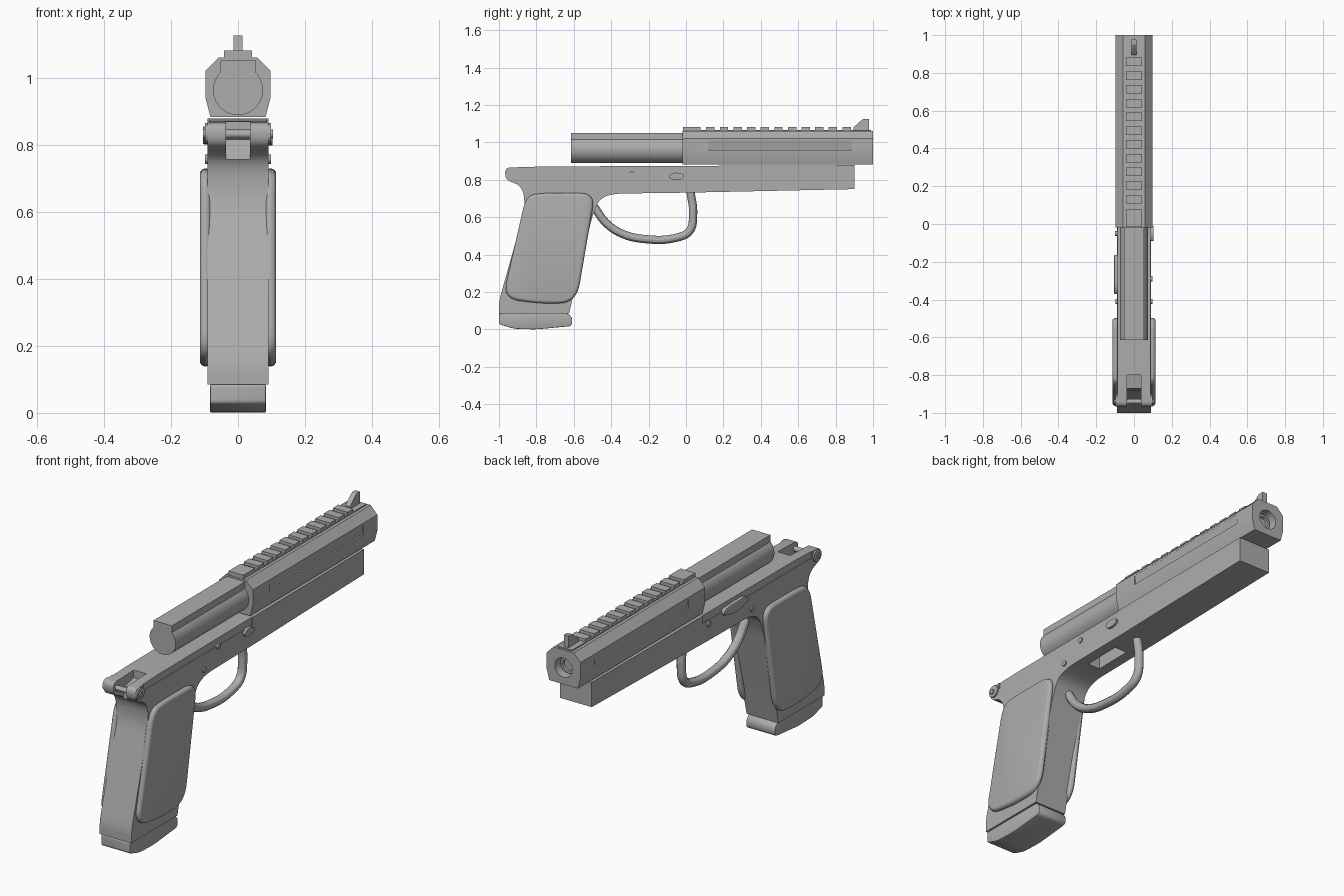
import bpy, bmesh, math
from mathutils import Vector

if "Cube" in bpy.data.objects:
    bpy.data.objects.remove(bpy.data.objects["Cube"])

steel = bpy.data.materials.new("gunmetal grey")
steel.diffuse_color = (0.42, 0.42, 0.42, 1)
steel.use_nodes = True
steel.node_tree.nodes["Principled BSDF"].inputs["Base Color"].default_value = steel.diffuse_color


def rounded(pts, n=6):
    """Round polygon corners; each point is (u, v, trim distance)."""
    out = []
    for i, (u, v, d) in enumerate(pts):
        p = Vector((u, v))
        if d == 0:
            out.append((u, v))
            continue
        a = Vector(pts[i - 1][:2]) - p
        b = Vector(pts[(i + 1) % len(pts)][:2]) - p
        a = p + a.normalized() * min(d, a.length * 0.49)
        b = p + b.normalized() * min(d, b.length * 0.49)
        for k in range(n + 1):
            t = k / n
            q = a * (1 - t) ** 2 + p * 2 * t * (1 - t) + b * t * t
            out.append((q.x, q.y))
    return out


def prism(name, pts, lo, hi, axis="X"):
    """Extrude a (y, z) outline along x, or an (x, z) outline along y."""
    place = (lambda u, v, w: (w, u, v)) if axis == "X" else (lambda u, v, w: (u, w, v))
    bm = bmesh.new()
    rings = [[bm.verts.new(place(u, v, w)) for u, v in pts] for w in (lo, hi)]
    n = len(pts)
    for r in rings:
        bm.faces.new(r)
    for i in range(n):
        j = (i + 1) % n
        bm.faces.new((rings[0][i], rings[0][j], rings[1][j], rings[1][i]))
    bmesh.ops.recalc_face_normals(bm, faces=bm.faces)
    me = bpy.data.meshes.new(name)
    bm.to_mesh(me)
    bm.free()
    ob = bpy.data.objects.new(name, me)
    bpy.context.collection.objects.link(ob)
    me.materials.append(steel)
    return ob


def box(name, x0, x1, y0, y1, z0, z1):
    return prism(name, [(y0, z0), (y1, z0), (y1, z1), (y0, z1)], x0, x1)


def disc(u, v, r, n=24, ru=None):
    return [((ru or r) * math.cos(2 * math.pi * k / n) + u,
             r * math.sin(2 * math.pi * k / n) + v) for k in range(n)]


def bake(ob):
    dg = bpy.context.evaluated_depsgraph_get()
    me = bpy.data.meshes.new_from_object(ob.evaluated_get(dg))
    ob.modifiers.clear()
    ob.data = me


def cut(ob, cutters):
    for c in cutters:
        m = ob.modifiers.new("cut", "BOOLEAN")
        m.object, m.operation, m.solver = c, "DIFFERENCE", "EXACT"
        bake(ob)
        bpy.data.objects.remove(c)


def bevel(ob, width, segments):
    m = ob.modifiers.new("bevel", "BEVEL")
    m.width, m.segments, m.limit_method = width, segments, "ANGLE"
    m.angle_limit = math.radians(40)
    bake(ob)


# frame with grip, rear notch, trigger opening and stepped upper rails
frame = prism("frame", rounded([
    (-0.968, 0.865, .03), (-0.76, 0.871, 0), (0.90, 0.878, 0), (0.90, 0.75, 0),
    (0.0, 0.731, 0), (-0.45, 0.725, .11), (-0.50, 0.61, .05), (-0.612, 0.14, .02),
    (-0.625, 0.085, 0), (-1.0, 0.085, 0), (-1.0, 0.15, .05), (-0.86, 0.65, .06),
    (-0.872, 0.765, .06), (-0.965, 0.80, .03)]), -0.091, 0.091)
cutters = [
    prism("notch_cutter", [(-0.80, 0.95), (-0.80, 0.83), (-0.87, 0.815),
                           (-0.89, 0.72), (-1.1, 0.72), (-1.1, 0.95)], -0.036, 0.036),
    box("trigger_cutter", -0.035, 0.035, -0.30, -0.10, 0.65, 0.82)]
for s in (-1, 1):
    a, b = sorted((s * 0.087, s * 0.2))
    cutters.append(box("rail_cutter", a, b, -0.90, -0.01, 0.835, 0.95))
cut(frame, cutters)

# grip panels, hinge bosses and pins on both sides
for s, side in ((-1, "left"), (1, "right")):
    a, b = sorted((s * 0.08, s * 0.114))
    panel = prism("grip_panel_" + side, rounded([
        (-0.855, 0.715, .08), (-0.77, 0.73, .1), (-0.485, 0.728, .08),
        (-0.585, 0.145, .10), (-0.76, 0.135, .1), (-0.98, 0.165, .09)], 8), a, b)
    bevel(panel, 0.018, 4)
    a, b = sorted((s * 0.036, s * 0.099))
    prism("hinge_boss_" + side, disc(-0.935, 0.834, 0.031), a, b)
    for name, y, z, r, x in (("frame_pin", -0.29, 0.832, 0.014, 0.097),
                             ("lower_pin", -0.41, 0.757, 0.014, 0.098)):
        a, b = sorted((s * 0.08, s * x))
        prism(name + "_" + side, disc(y, z, r, 16), a, b)
prism("hinge_pin", disc(-0.94, 0.832, 0.013, 16), -0.105, 0.105)

# catch ends and the side lever
prism("catch_button", disc(-0.05, 0.818, 0.02, 20, 0.04), 0.08, 0.103)
lever = prism("side_lever", rounded([
    (-0.38, 0.825, .02), (-0.34, 0.855, .03), (-0.17, 0.85, .03), (-0.16, 0.82, .02),
    (-0.26, 0.795, .05)]), -0.105, -0.08)
bevel(lever, 0.004, 2)
prism("catch_end", disc(-0.05, 0.818, 0.014, 16), -0.1, -0.08)

# magazine base
base = prism("magazine_base", rounded([
    (-1.0, 0.085, .01), (-1.0, 0.028, .012), (-0.92, 0.003, .03), (-0.80, 0.0, .03),
    (-0.61, 0.018, .02), (-0.607, 0.06, .02), (-0.63, 0.085, .01)]), -0.083, 0.083)
bevel(base, 0.004, 2)

# trigger guard tube
cu = bpy.data.curves.new("trigger_guard", "CURVE")
cu.dimensions, cu.bevel_depth, cu.bevel_resolution = "3D", 0.022, 4
cu.resolution_u, cu.use_fill_caps = 8, True
path = [(-0.49, 0.655), (-0.43, 0.572), (-0.345, 0.513), (-0.22, 0.483), (-0.05, 0.491),
        (0.018, 0.525), (0.038, 0.61), (0.022, 0.75)]
sp = cu.splines.new("BEZIER")
sp.bezier_points.add(len(path) - 1)
for bp, (y, z) in zip(sp.bezier_points, path):
    bp.co = (0, y, z)
    bp.handle_left_type = bp.handle_right_type = "AUTO"
tmp = bpy.data.objects.new("guard_path", cu)
bpy.context.collection.objects.link(tmp)
bpy.context.view_layer.update()
me = bpy.data.meshes.new_from_object(
    tmp.evaluated_get(bpy.context.evaluated_depsgraph_get()))
bpy.data.objects.remove(tmp)
guard = bpy.data.objects.new("trigger_guard", me)
bpy.context.collection.objects.link(guard)
me.materials.clear()
me.materials.append(steel)

# rear bolt: round body with a flat-topped rib
arc = [math.radians(135 + 270 * k / 36) for k in range(37)]
prism("rear_bolt", [(0.0745 * math.cos(t), 0.963 + 0.0745 * math.sin(t)) for t in arc]
      + [(0.0527, 1.051), (-0.0527, 1.051)], -0.615, 0.0, "Y")

# faceted shroud with muzzle recess and side flutes
half = [(0.082, 0.882), (0.097, 0.94), (0.097, 1.02), (0.058, 1.06)]
shroud = prism("shroud", half + [(-x, z) for x, z in reversed(half)], -0.018, 1.0, "Y")
cutters = [prism("muzzle_cutter", disc(0, 0.968, 0.05, 32), 0.95, 1.1, "Y")]
for s in (-1, 1):
    cutters.append(prism("flute_cutter", [(s * 0.088, 0.96), (s * 0.12, 0.96),
                                          (s * 0.12, 1.01), (s * 0.0965, 1.01)],
                         0.12, 0.885, "Y"))
cut(shroud, cutters)
ring = prism("barrel_tip", disc(0, 0.968, 0.042, 32), 0.90, 0.965, "Y")
cut(ring, [prism("bore_cutter", disc(0, 0.968, 0.03, 32), 0.92, 1.1, "Y")])

# top rail: one stepped outline with evenly spaced teeth
outline = [(-0.016, 1.05), (-0.016, 1.081), (0.078, 1.081), (0.078, 1.066)]
for k in range(11):
    y = 0.108 + 0.0728 * k
    outline += [(y, 1.066), (y, 1.081), (y + 0.045, 1.081), (y + 0.045, 1.066)]
outline += [(0.99, 1.066), (0.99, 1.05)]
prism("top_rail", outline, -0.042, 0.042)

# front sight
prism("front_sight", [(0.895, 1.06), (0.895, 1.08), (0.94, 1.12), (0.95, 1.126),
                      (0.978, 1.126), (0.978, 1.06)], -0.013, 0.013)

# smooth curved faces, keep hard edges
for ob in bpy.context.scene.objects:
    ob.select_set(True)
    bpy.context.view_layer.objects.active = ob
bpy.ops.object.shade_smooth_by_angle(angle=math.radians(30))
